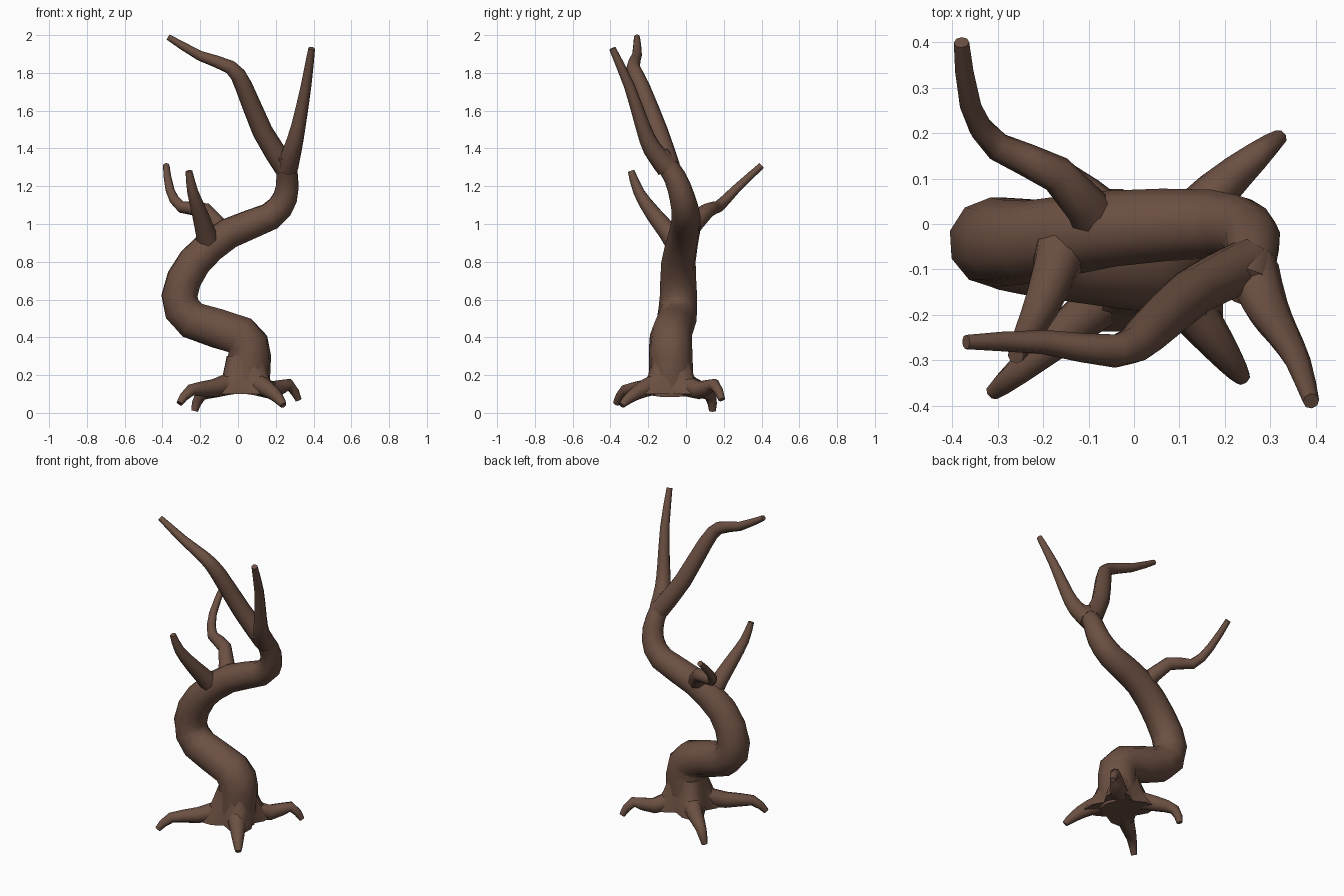
import bpy, bmesh, math
from mathutils import Vector

cube = bpy.data.objects.get("Cube")
if cube:
    bpy.data.objects.remove(cube, do_unlink=True)

bark = bpy.data.materials.new("brown_bark")
bark.use_nodes = True
colour = (0.15, 0.08, 0.055, 1)
bark.diffuse_color = colour
bark.node_tree.nodes["Principled BSDF"].inputs["Base Color"].default_value = colour


def loft(name, rings):
    """Closed smooth surface through rings of equal point count."""
    bm = bmesh.new()
    loops = [[bm.verts.new(p) for p in ring] for ring in rings]
    for low, high in zip(loops, loops[1:]):
        for k in range(len(low)):
            bm.faces.new((low[k - 1], low[k], high[k], high[k - 1]))
    bm.faces.new(loops[0])
    bm.faces.new(loops[-1])
    bmesh.ops.recalc_face_normals(bm, faces=bm.faces)
    mesh = bpy.data.meshes.new(name)
    bm.to_mesh(mesh)
    bm.free()
    mesh.materials.append(bark)
    obj = bpy.data.objects.new(name, mesh)
    bpy.context.collection.objects.link(obj)
    bpy.ops.object.select_all(action='DESELECT')
    obj.select_set(True)
    bpy.context.view_layer.objects.active = obj
    bpy.ops.object.shade_smooth_by_angle(angle=math.radians(55))


def smooth_path(points):
    """Add one rounded midpoint to every span of the path."""
    points = [Vector(p) for p in points]
    path = [points[0]]
    for i in range(len(points) - 1):
        start, end = points[i], points[i + 1]
        before = points[i - 1] if i else start
        after = points[i + 2] if i + 2 < len(points) else end
        middle = (start + end) / 2
        path.append(middle + (middle - (before + after) / 2) / 8)
        path.append(end)
    return path


def limb(name, points, thick, thin, taper=1.0, sides=8):
    """Round tube along a path, narrowing from thick to thin."""
    path = smooth_path(points)
    last = len(path) - 1
    rings = []
    normal = None
    for i, centre in enumerate(path):
        before = (centre - path[i - 1]).normalized() if i else Vector()
        after = (path[i + 1] - centre).normalized() if i < last else Vector()
        tangent = (before + after).normalized()
        # Carry the ring direction along so the tube does not twist
        if normal is None:
            normal = tangent.orthogonal()
        normal = (normal - tangent * normal.dot(tangent)).normalized()
        side = tangent.cross(normal)
        radius = thick + (thin - thick) * (i / last) ** taper
        angles = [math.tau * k / sides for k in range(sides)]
        rings.append([centre + radius * (normal * math.cos(a) + side * math.sin(a))
                      for a in angles])
    loft(name, rings)


def root(name, *points):
    """Root that leaves the heart of the flared base."""
    heart = (0.04, -0.08, 0.18)
    limb(name, (heart, *points), thick=0.08, thin=0.018, taper=0.6)


def star_ring(height, valley, lobe, sides=16):
    """Four-lobed outline with its lobes along the diagonals."""
    ring = []
    for k in range(sides):
        a = math.tau * k / sides
        radius = valley + (lobe - valley) * math.sin(2 * a) ** 2
        ring.append(Vector((0.04 + radius * math.cos(a),
                            -0.08 + radius * math.sin(a), height)))
    return ring


# S-shaped trunk
limb("trunk", [
    (0.04, -0.08, 0.1), (0.06, -0.08, 0.3), (0.01, -0.08, 0.41),
    (-0.24, -0.05, 0.49), (-0.31, -0.04, 0.62), (-0.23, -0.04, 0.8),
    (-0.05, -0.01, 0.95), (0.17, 0, 1.04), (0.25, -0.02, 1.14),
    (0.26, -0.06, 1.25), (0.25, -0.14, 1.37),
], thick=0.12, thin=0.05, taper=1.3, sides=10)

# Flared base webbed between the roots
loft("trunk_base", [
    star_ring(0.1, valley=0.12, lobe=0.22),
    star_ring(0.14, valley=0.12, lobe=0.2),
    star_ring(0.2, valley=0.11, lobe=0.15),
    star_ring(0.3, valley=0.1, lobe=0.11),
])

# Two crown branches from the fork
limb("crown_branch_right", [
    (0.25, -0.09, 1.3), (0.13, -0.15, 1.49), (0.03, -0.24, 1.73),
    (-0.04, -0.28, 1.83), (-0.2, -0.26, 1.89), (-0.37, -0.26, 1.99),
], thick=0.06, thin=0.016, taper=1.3)
limb("crown_branch_left", [
    (0.26, -0.1, 1.3), (0.29, -0.18, 1.4), (0.32, -0.23, 1.52),
    (0.36, -0.3, 1.73), (0.39, -0.39, 1.93),
], thick=0.06, thin=0.018)

# Two smaller branches at mid height
limb("front_branch", [
    (-0.15, -0.03, 0.88), (-0.2, -0.17, 1.05),
    (-0.24, -0.25, 1.17), (-0.26, -0.29, 1.28),
], thick=0.07, thin=0.018, taper=0.6)
limb("back_branch", [
    (-0.07, -0.01, 0.94), (-0.17, 0.11, 1.07), (-0.3, 0.17, 1.09),
    (-0.36, 0.26, 1.18), (-0.38, 0.4, 1.31),
], thick=0.06, thin=0.017, taper=0.6)

# Four roots spreading from the base
root("root_front_left",
     (0.15, -0.22, 0.13), (0.21, -0.3, 0.08), (0.24, -0.34, 0.04))
root("root_front_right",
     (-0.13, -0.22, 0.13), (-0.25, -0.32, 0.12), (-0.31, -0.37, 0.05))
root("root_back_left",
     (0.18, 0.07, 0.12), (0.27, 0.15, 0.15), (0.32, 0.19, 0.07))
root("root_back_right",
     (-0.11, 0.06, 0.13), (-0.2, 0.13, 0.09), (-0.23, 0.14, 0.01))
